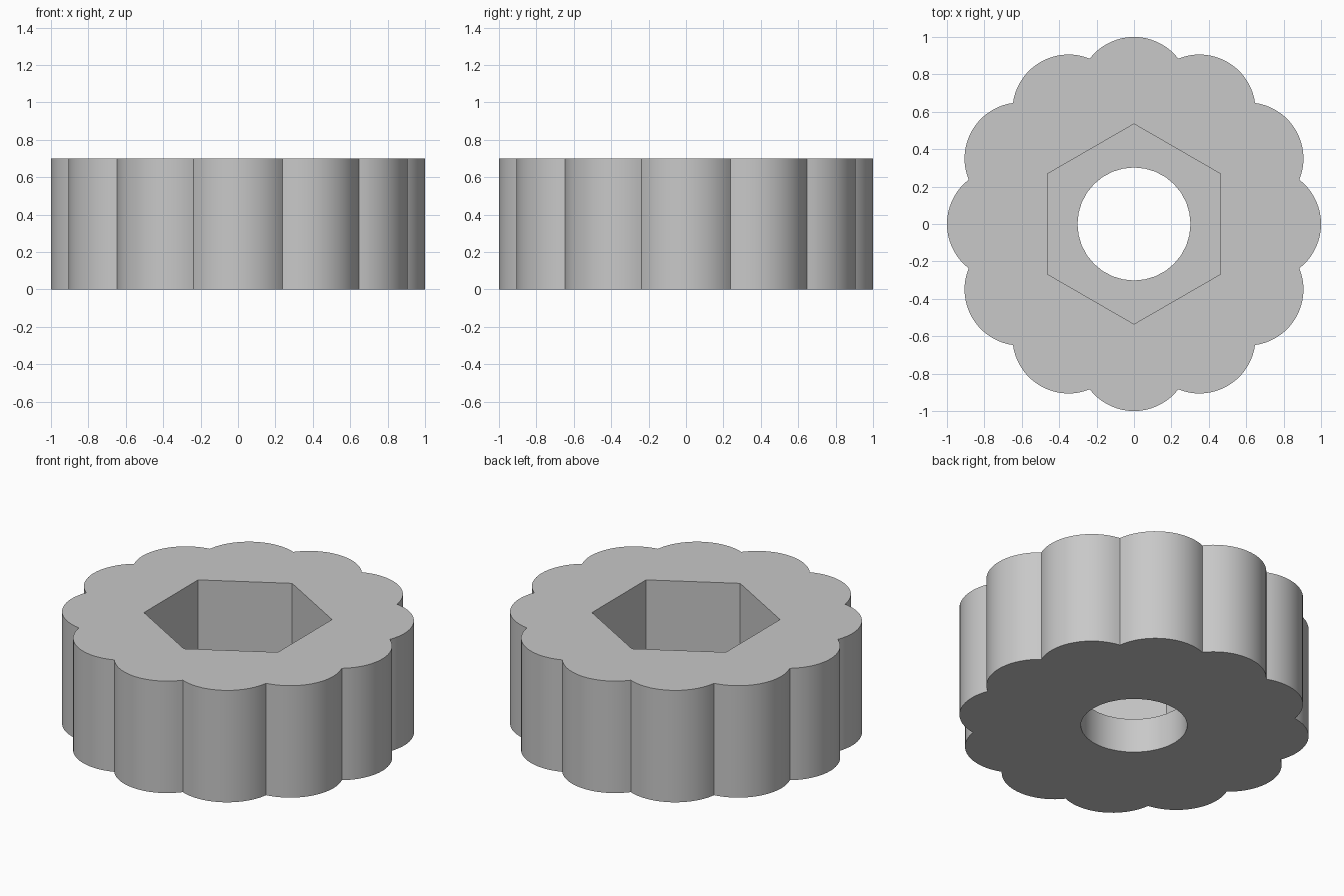
import bpy
import bmesh
from math import sin, cos, pi, asin, radians

cube = bpy.data.objects.get("Cube")
if cube:
    bpy.data.objects.remove(cube, do_unlink=True)

HEIGHT, FLOOR = 0.70, 0.215       # overall height, floor of the hex pocket
LOBES, LOBE_OFFSET, LOBE_RADIUS = 12, 0.70, 0.30
HEX_RADIUS, BORE_RADIUS = 0.535, 0.302


def polygon(radius, sides, start=0.0):
    return [(radius * cos(start + 2 * pi * i / sides),
             radius * sin(start + 2 * pi * i / sides)) for i in range(sides)]


def scalloped_outline(steps=18):
    """Outer arcs of a ring of overlapping circles."""
    half = pi / LOBES
    reach = half + asin(LOBE_OFFSET * sin(half) / LOBE_RADIUS)
    points = []
    for lobe in range(LOBES):
        a = 2 * pi * lobe / LOBES
        for i in range(steps):
            b = a - reach + 2 * reach * i / steps
            points.append((LOBE_OFFSET * cos(a) + LOBE_RADIUS * cos(b),
                           LOBE_OFFSET * sin(a) + LOBE_RADIUS * sin(b)))
    return points


bm = bmesh.new()


def loop(points, z):
    verts = [bm.verts.new((x, y, z)) for x, y in points]
    return [bm.edges.new((v, verts[(i + 1) % len(verts)]))
            for i, v in enumerate(verts)]


def wall(points, z0, z1):
    """Vertical wall between two levels; returns its lower and upper rims."""
    low, high = loop(points, z0), loop(points, z1)
    for a, b in zip(low, high):
        bm.faces.new((a.verts[0], a.verts[1], b.verts[1], b.verts[0]))
    return low, high


def fill_between(outer, inner):
    bmesh.ops.triangle_fill(bm, edges=outer + inner, use_beauty=True)


# Scalloped rim, hexagonal pocket and round bore
rim_low, rim_high = wall(scalloped_outline(), 0, HEIGHT)
hex_low, hex_high = wall(polygon(HEX_RADIUS, 6, pi / 2), FLOOR, HEIGHT)
bore_low, bore_high = wall(polygon(BORE_RADIUS, 32), 0, FLOOR)

# Top face, pocket floor and underside
fill_between(rim_high, hex_high)
fill_between(hex_low, bore_high)
fill_between(rim_low, bore_low)
bmesh.ops.recalc_face_normals(bm, faces=bm.faces[:])

mesh = bpy.data.meshes.new("scalloped_knob")
bm.to_mesh(mesh)
bm.free()
knob = bpy.data.objects.new("scalloped_knob", mesh)
bpy.context.collection.objects.link(knob)

# Plain grey finish
grey = bpy.data.materials.new("light_grey")
grey.use_nodes = True
colour = (0.58, 0.58, 0.58, 1)
grey.diffuse_color = colour
grey.node_tree.nodes["Principled BSDF"].inputs["Base Color"].default_value = colour
mesh.materials.append(grey)

bpy.ops.object.select_all(action='DESELECT')
knob.select_set(True)
bpy.context.view_layer.objects.active = knob
bpy.ops.object.shade_smooth_by_angle(angle=radians(30))
